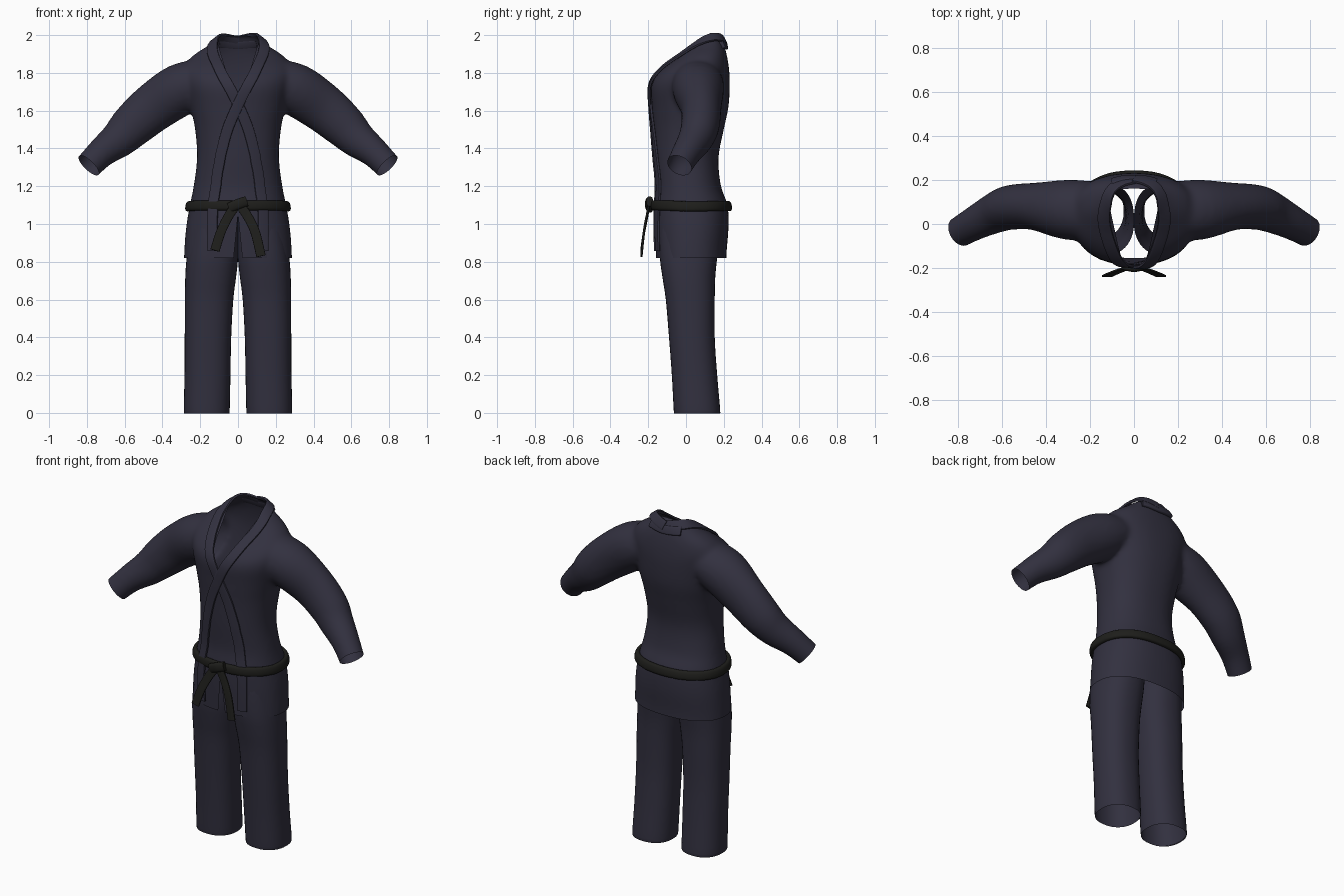
import bpy, bmesh, math
from mathutils import Vector
from mathutils.bvhtree import BVHTree

cube = bpy.data.objects.get("Cube")
if cube:
    bpy.data.objects.remove(cube)


def material(name, rgb):
    m = bpy.data.materials.new(name)
    m.use_nodes = True
    m.diffuse_color = (*rgb, 1)
    m.node_tree.nodes["Principled BSDF"].inputs["Base Color"].default_value = (*rgb, 1)
    return m


CLOTH = material("dark navy cloth", (0.032, 0.030, 0.050))
BELT = material("black belt cloth", (0.013, 0.013, 0.011))


def loft(bm, rings, sides=32, power=2.0, closed=False, caps=True):
    """Skin superellipse rings given as (centre, half axis a, half axis b)."""
    loops = []
    for c, a, b in rings:
        loop = []
        for i in range(sides):
            t = math.tau * i / sides
            u, v = math.cos(t), math.sin(t)
            u = math.copysign(abs(u) ** (2 / power), u)
            v = math.copysign(abs(v) ** (2 / power), v)
            loop.append(bm.verts.new(c + a * u + b * v))
        loops.append(loop)
    pairs = list(zip(loops, loops[1:]))
    if closed:
        pairs.append((loops[-1], loops[0]))
    for p, q in pairs:
        for i in range(sides):
            j = (i + 1) % sides
            bm.faces.new((p[i], p[j], q[j], q[i]))
    if caps and not closed:
        bm.faces.new(loops[0][::-1])
        bm.faces.new(loops[-1])


def finish(name, bm, mat, angle=45):
    bmesh.ops.recalc_face_normals(bm, faces=bm.faces[:])
    me = bpy.data.meshes.new(name)
    bm.to_mesh(me)
    bm.free()
    me.materials.append(mat)
    ob = bpy.data.objects.new(name, me)
    bpy.context.collection.objects.link(ob)
    bpy.ops.object.select_all(action="DESELECT")
    ob.select_set(True)
    bpy.context.view_layer.objects.active = ob
    bpy.ops.object.shade_smooth_by_angle(angle=math.radians(angle))
    return ob


def spline(points, steps=8):
    """Catmull-Rom curve through tuples of any length."""
    p = [points[0], *points, points[-1]]
    out = []
    for k in range(len(points) - 1):
        for s in range(steps):
            t = s / steps
            out.append([0.5 * (2 * b + (c - a) * t + (2 * a - 5 * b + 4 * c - d) * t * t
                               + (3 * b - a - 3 * c + d) * t ** 3)
                        for a, b, c, d in zip(*p[k:k + 4])])
    out.append(list(points[-1]))
    return out


# Jacket body: height, half width, front y, back y
body_rows = [(0.74, .288, -.155, .215), (0.85, .285, -.16, .215), (0.98, .275, -.165, .225),
             (1.10, .255, -.165, .220), (1.20, .235, -.155, .185), (1.35, .217, -.165, .172),
             (1.50, .227, -.172, .20), (1.62, .252, -.18, .225), (1.74, .28, -.182, .232),
             (1.82, .29, -.125, .228), (1.89, .24, -.035, .217), (1.95, .15, .035, .20),
             (2.00, .09, .09, .175)]
bm = bmesh.new()
loft(bm, [(Vector((0, (f + b) / 2, z)), Vector((w, 0, 0)), Vector((0, (b - f) / 2, 0)))
          for z, w, f, b in spline(body_rows, 4)], 48, 2.3)

# Sleeves: centre x y z, radius in the arm plane, radius in depth
arm_rows = [(.16, .06, 1.77, .11, .13), (.30, .065, 1.715, .137, .137), (.45, .08, 1.615, .13, .108),
            (.56, .075, 1.52, .117, .102), (.63, .05, 1.45, .10, .092), (.72, .005, 1.38, .08, .078),
            (.79, -.035, 1.31, .073, .07), (.85, -.07, 1.25, .072, .068)]
arm = spline(arm_rows, 4)
for s in (1, -1):
    rings = []
    for k, (x, y, z, r, d) in enumerate(arm):
        p, q = arm[max(k - 1, 0)], arm[min(k + 1, len(arm) - 1)]
        t = Vector((s * (q[0] - p[0]), q[1] - p[1], q[2] - p[2])).normalized()
        a = Vector((-t.z, 0, t.x)).normalized()
        rings.append((Vector((s * x, y, z)), a * r, t.cross(a) * d))
    loft(bm, rings, 32)

# Fuse body and sleeves into one soft garment
jacket = finish("jacket", bm, CLOTH)
fuse = jacket.modifiers.new("fuse", "REMESH")
fuse.mode, fuse.voxel_size = "VOXEL", 0.014
soft = jacket.modifiers.new("soften", "SMOOTH")
soft.factor, soft.iterations = 0.5, 8
bpy.context.view_layer.update()
evaluated = jacket.evaluated_get(bpy.context.evaluated_depsgraph_get())
bm = bmesh.new()
bm.from_mesh(evaluated.to_mesh())
bpy.data.objects.remove(jacket)
tree = BVHTree.FromBMesh(bm)


def cut(co, no, clear=False):
    bmesh.ops.bisect_plane(bm, geom=bm.verts[:] + bm.edges[:] + bm.faces[:],
                           plane_co=co, plane_no=no, clear_outer=clear)


# Open the hem, cuffs, neckline and front slit
cut((0, 0, .82), (0, 0, -1), True)
for s in (1, -1):
    cut((s * .79, -.035, 1.31), (s * .65, -.36, -.67), True)
    cut((0, 0, 1.6), (s, 0, -.3))
    cut((0, 0, 1.05), (s, 0, .1))
gone = []
for f in bm.faces:
    c = f.calc_center_median()
    neck = abs(c.x) < .3 * (c.z - 1.6) and c.y < .155
    slit = abs(c.x) < .1 * (1.05 - c.z) and c.y < 0
    if neck or slit:
        gone.append(f)
bmesh.ops.delete(bm, geom=gone, context="FACES")
finish("jacket", bm, CLOTH, 60)


def ribbon(name, points, width, thick, mat, lift=0.0, snap=True, closed=False, power=4.0):
    """A flat band that follows the jacket surface, or hangs freely."""
    path = [Vector(p) for p in points]
    normals = [Vector((0, -1, 0))] * len(path)
    if snap:
        hits = [tree.find_nearest(p) for p in path]
        normals = [h[1] for h in hits]
        path = [h[0] + h[1] * lift for h in hits]
    n = len(path)
    at = (lambda k: k % n) if closed else (lambda k: min(max(k, 0), n - 1))
    rings = []
    for k in range(n):
        t = (path[at(k + 1)] - path[at(k - 1)]).normalized()
        nor = sum((normals[at(k + j)] for j in range(-3, 4)), Vector())
        side = t.cross(nor).normalized()
        rings.append((path[k], side * width / 2, side.cross(t) * thick / 2))
    b = bmesh.new()
    loft(b, rings, 16, power, closed)
    return finish(name, b, mat)


# Crossed lapels running from the nape to the hem
lapel = [(0, .2, 1.965), (.075, .165, 1.975), (.125, .08, 1.945), (.135, 0, 1.91), (.105, -.1, 1.83),
         (.06, -.2, 1.75), (.0, -.2, 1.63), (-.065, -.2, 1.48), (-.115, -.2, 1.3),
         (-.145, -.2, 1.12), (-.148, -.2, .98), (-.145, -.2, .855)]
for s, name, lift in ((1, "left_lapel", .012), (-1, "right_lapel", .006)):
    ribbon(name, spline([(s * x, y, z) for x, y, z in lapel]), .058, .016, CLOTH, lift)

# Nape collar flap
ribbon("nape_collar", spline([(-.1, .19, 1.955), (0, .215, 1.95), (.1, .19, 1.955)]),
       .05, .02, CLOTH, .008)

# Belt around the waist, with knot and two hanging tails
around = [(.3 * math.cos(math.tau * i / 64), .03 + .23 * math.sin(math.tau * i / 64), 1.1)
          for i in range(64)]
ribbon("belt", around, .054, .03, BELT, .008, closed=True, power=2.6)
for s, name, bottom in ((-1, "right_belt_tail", .86), (1, "left_belt_tail", .83)):
    hang = [(0, -.195, 1.11), (s * .045, -.205, 1.05), (s * .09, -.222, .96), (s * .122, -.236, bottom)]
    ribbon(name, spline(hang), .05, .012, BELT, snap=False)
ribbon("belt_knot", spline([(-.045, -.192, 1.085), (0, -.2, 1.105), (.045, -.192, 1.12)]),
       .055, .036, BELT, snap=False, power=2.6)

# Trouser legs: height, inner x, outer x, front y, back y
leg_rows = [(0, .047, .283, -.062, .178), (.015, .044, .287, -.065, .181), (.2, .04, .283, -.075, .165),
            (.4, .036, .282, -.09, .152), (.6, .025, .281, -.107, .152), (.72, .01, .279, -.125, .155),
            (.82, .0, .272, -.138, .165), (.95, .0, .255, -.14, .18), (1.05, .0, .235, -.135, .18)]
for s, name in ((1, "left_trouser_leg"), (-1, "right_trouser_leg")):
    bm = bmesh.new()
    loft(bm, [(Vector((s * (i + o) / 2, (f + b) / 2, z)), Vector(((o - i) / 2, 0, 0)),
               Vector((0, (b - f) / 2, 0))) for z, i, o, f, b in spline(leg_rows, 4)],
         36, 2.3, caps=False)
    finish(name, bm, CLOTH, 60)
